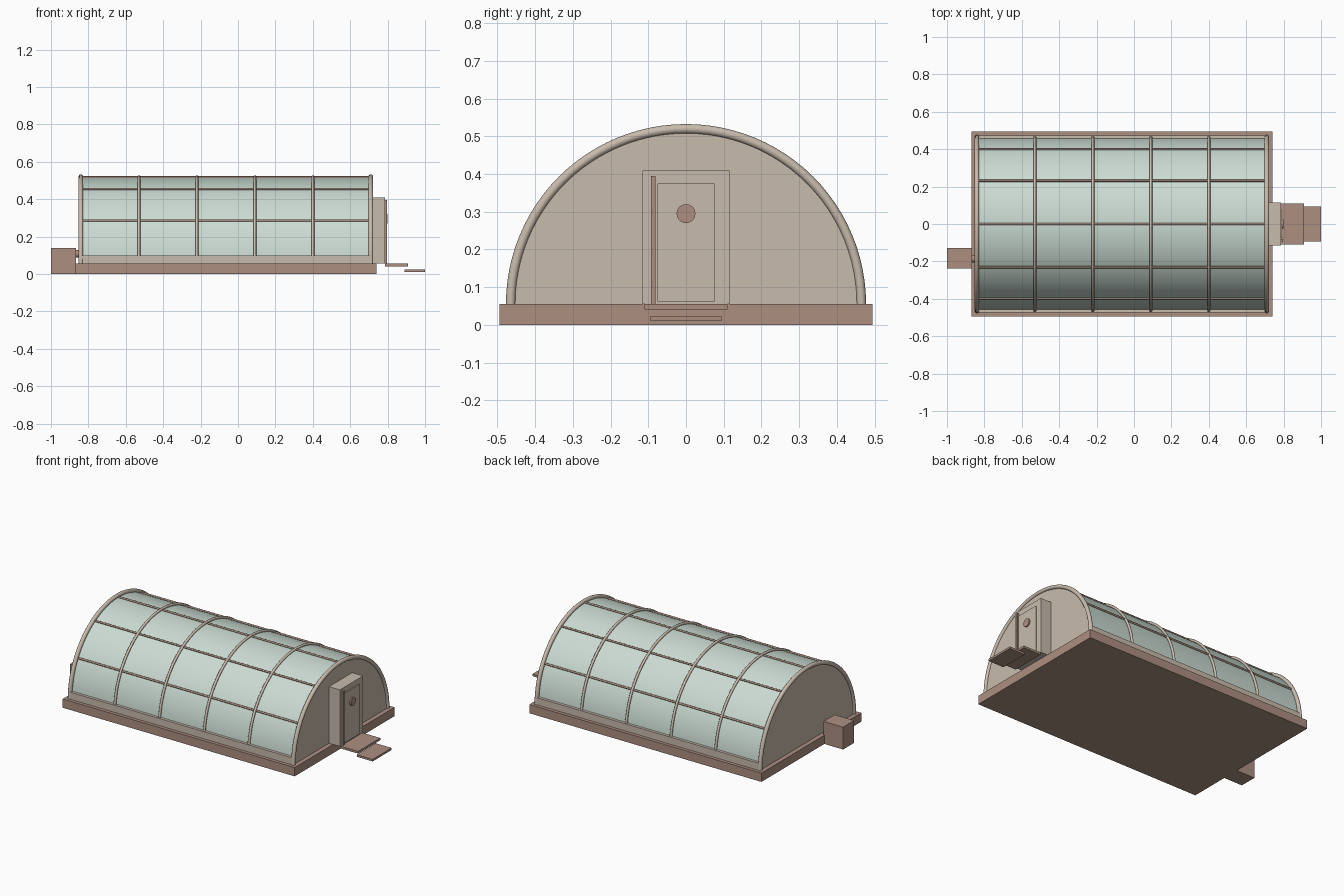
import bpy, bmesh, math
from mathutils import Matrix, Vector

if "Cube" in bpy.data.objects:
    bpy.data.objects.remove(bpy.data.objects["Cube"])

def srgb(r, g, b):
    f = lambda c: c / 12.92 if c <= 0.04045 else ((c + 0.055) / 1.055) ** 2.4
    return tuple(f(v / 255) for v in (r, g, b)) + (1.0,)

def material(name, *rgb):
    m = bpy.data.materials.new(name)
    m.diffuse_color = srgb(*rgb)
    m.use_nodes = True
    m.node_tree.nodes["Principled BSDF"].inputs["Base Color"].default_value = m.diffuse_color
    return m

BEIGE = material("warm_beige", 200, 187, 172)
BROWN = material("dusty_brown", 172, 143, 129)
GLASS = material("pale_green_glass", 203, 219, 211)

Z0 = 0.055                 # top of the foundation, centre of the vault
X0, X1 = -0.84, 0.71       # end arches
R = 0.465                  # frame radius

def finish(name, bm, mat, smooth=False):
    bmesh.ops.recalc_face_normals(bm, faces=bm.faces)
    me = bpy.data.meshes.new(name)
    bm.to_mesh(me)
    bm.free()
    me.materials.append(mat)
    for p in me.polygons:
        p.use_smooth = smooth and len(p.vertices) <= 4
    ob = bpy.data.objects.new(name, me)
    bpy.context.collection.objects.link(ob)
    return ob

def box(name, x, y, z, mat):
    bm = bmesh.new()
    bmesh.ops.create_cube(bm, size=1)
    for v in bm.verts:
        v.co = Vector([(r[0] + r[1]) / 2 + c * (r[1] - r[0]) for c, r in zip(v.co, (x, y, z))])
    return finish(name, bm, mat)

def rod(name, x0, x1, y, z, r, mat, sides=12):
    bm = bmesh.new()
    m = Matrix.Translation(((x0 + x1) / 2, y, z)) @ Matrix.Rotation(math.pi / 2, 4, 'Y')
    bmesh.ops.create_cone(bm, cap_ends=True, segments=sides, radius1=r, radius2=r,
                          depth=abs(x1 - x0), matrix=m)
    return finish(name, bm, mat, True)

def arch(name, x, radius, r, mat, steps=48, sides=12):
    """Round tube bent into a half circle standing on the foundation."""
    bm = bmesh.new()
    rings = []
    for i in range(steps + 1):
        a = math.pi * i / steps
        ring = []
        for j in range(sides):
            b = 2 * math.pi * j / sides
            d = radius + r * math.cos(b)
            ring.append(bm.verts.new((x + r * math.sin(b), d * math.cos(a), Z0 + d * math.sin(a))))
        rings.append(ring)
    for p, q in zip(rings, rings[1:]):
        for j in range(sides):
            k = (j + 1) % sides
            bm.faces.new((p[j], p[k], q[k], q[j]))
    bm.faces.new(rings[0])
    bm.faces.new(rings[-1])
    return finish(name, bm, mat, True)

def vault(name, x0, x1, radius, a0, mat, steps=48):
    """Curved glazing skin."""
    bm = bmesh.new()
    prev = None
    for i in range(steps + 1):
        a = a0 + (math.pi - 2 * a0) * i / steps
        y, z = radius * math.cos(a), Z0 + radius * math.sin(a)
        cur = bm.verts.new((x0, y, z)), bm.verts.new((x1, y, z))
        if prev:
            bm.faces.new((prev[0], prev[1], cur[1], cur[0]))
        prev = cur
    ob = finish(name, bm, mat, True)
    # make the skin face outwards
    if ob.data.polygons[steps // 2].normal.z < 0:
        ob.data.flip_normals()
    return ob

def end_wall(name, x0, x1, radius, mat, steps=48):
    """Half-disc gable wall."""
    bm = bmesh.new()
    pts = [bm.verts.new((x0, radius * math.cos(math.pi * i / steps),
                         Z0 + radius * math.sin(math.pi * i / steps))) for i in range(steps + 1)]
    f = bm.faces.new(pts)
    ext = bmesh.ops.extrude_face_region(bm, geom=[f])['geom']
    for v in ext:
        if isinstance(v, bmesh.types.BMVert):
            v.co.x = x1
    return finish(name, bm, mat)

# Foundation and low side sills
box("foundation", (-0.87, 0.74), (-0.495, 0.495), (0, Z0), BROWN)
for s, side in ((-1, "front"), (1, "back")):
    ys = sorted((s * 0.452, s * 0.474))
    box(side + "_sill", (X0, X1), ys, (Z0, 0.1), BEIGE)

# Glazed vault and gable walls
vault("glazing", X0, X1, 0.459, math.radians(5), GLASS)
end_wall("right_gable_wall", X1 - 0.012, X1 + 0.002, 0.457, BEIGE)
end_wall("left_gable_wall", X0 - 0.002, X0 + 0.012, 0.457, BEIGE)

# Frame: arches across, rods along
for i in range(6):
    x = X0 + (X1 - X0) * i / 5
    end = i in (0, 5)
    arch("end_arch" if end else "arch_rib", x, R, 0.0125 if end else 0.008, BEIGE)
for deg in (30, 60, 90, 120, 150):
    a = math.radians(deg)
    rod("long_rod", X0, X1, 0.462 * math.cos(a), Z0 + 0.462 * math.sin(a), 0.006, BROWN, 8)

# Entrance lobby, door, handrail and porthole
box("entrance_lobby", (0.70, 0.787), (-0.115, 0.115), (Z0, 0.41), BEIGE)
box("door", (0.78, 0.792), (-0.076, 0.076), (0.062, 0.375), BEIGE)
box("door_post", (0.78, 0.797), (-0.093, -0.081), (Z0, 0.395), BROWN)
rod("porthole", 0.785, 0.8, 0, 0.295, 0.025, BROWN, 24)

# Entry steps
box("upper_step", (0.785, 0.91), (-0.11, 0.11), (0.041, 0.055), BROWN)
box("lower_step", (0.89, 1.0), (-0.094, 0.094), (0.01, 0.023), BROWN)

# Service unit with a duct into the left wall
box("service_unit", (-1.0, -0.865), (-0.238, -0.128), (0, 0.14), BROWN)
rod("service_duct", -0.87, -0.84, -0.185, 0.108, 0.02, BROWN, 16)
